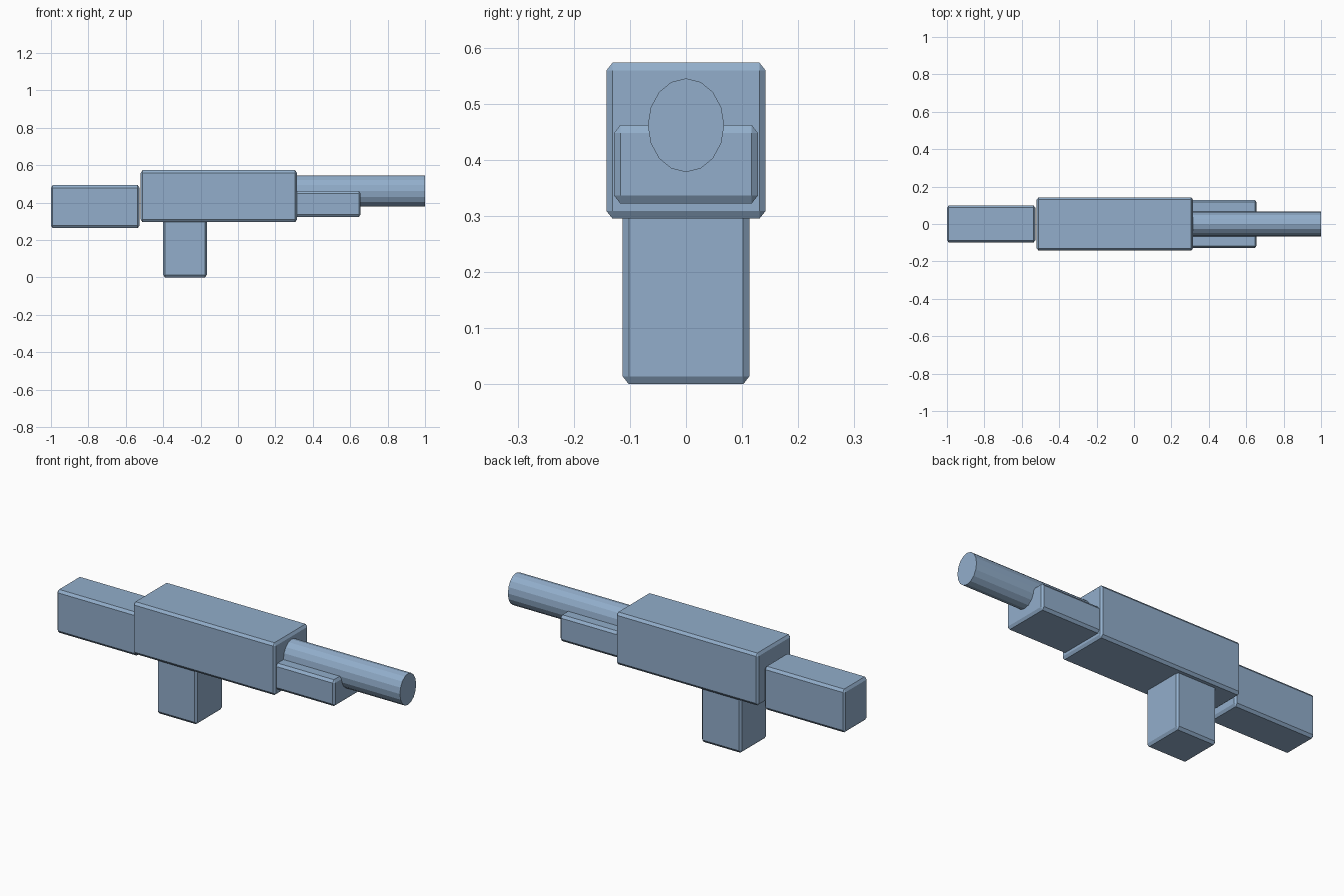
import bpy, bmesh, math
from mathutils import Matrix, Vector

if "Cube" in bpy.data.objects:
    bpy.data.objects.remove(bpy.data.objects["Cube"])

steel = bpy.data.materials.new("steel_blue")
steel.diffuse_color = (0.287, 0.423, 0.597, 1)
steel.use_nodes = True
steel.node_tree.nodes["Principled BSDF"].inputs["Base Color"].default_value = steel.diffuse_color

CHAMFER = Vector((0.009, 0.011, 0.014))  # edge cut along each axis


def finish(name, bm):
    bmesh.ops.recalc_face_normals(bm, faces=bm.faces)
    mesh = bpy.data.meshes.new(name)
    bm.to_mesh(mesh)
    bm.free()
    mesh.materials.append(steel)
    ob = bpy.data.objects.new(name, mesh)
    bpy.context.collection.objects.link(ob)
    return ob


def chamfered_box(name, x0, x1, half_y, z0, z1):
    """Box with flat chamfers whose width differs per axis."""
    size = (x1 - x0, 2 * half_y, z1 - z0)
    bm = bmesh.new()
    bmesh.ops.create_cube(bm, size=1)
    bmesh.ops.scale(bm, verts=bm.verts, vec=[s / c for s, c in zip(size, CHAMFER)])
    bmesh.ops.bevel(bm, geom=bm.edges[:], offset=1, segments=1,
                    profile=0.5, affect='EDGES')
    bmesh.ops.scale(bm, verts=bm.verts, vec=CHAMFER)
    bmesh.ops.translate(bm, verts=bm.verts, vec=((x0 + x1) / 2, 0, (z0 + z1) / 2))
    return finish(name, bm)


def barrel(name, x0, x1, half_y, z0, z1):
    """Sixteen-sided oval tube along x."""
    bm = bmesh.new()
    bmesh.ops.create_cone(bm, cap_ends=True, segments=16, radius1=1, radius2=1,
                          depth=x1 - x0,
                          matrix=Matrix.Rotation(math.pi / 2, 4, 'Y'))
    bmesh.ops.scale(bm, verts=bm.verts, vec=(1, half_y, (z1 - z0) / 2))
    bmesh.ops.translate(bm, verts=bm.verts, vec=((x0 + x1) / 2, 0, (z0 + z1) / 2))
    return finish(name, bm)


# Main body, rear block, lower handle and front support
chamfered_box("body", -0.52, 0.315, 0.142, 0.295, 0.573)
chamfered_box("stock", -1.0, -0.527, 0.098, 0.263, 0.493)
chamfered_box("grip", -0.40, -0.167, 0.113, 0.0, 0.32)
chamfered_box("handguard", 0.30, 0.655, 0.128, 0.322, 0.462)

# Front tube
barrel("barrel", 0.30, 1.0, 0.068, 0.378, 0.545)
